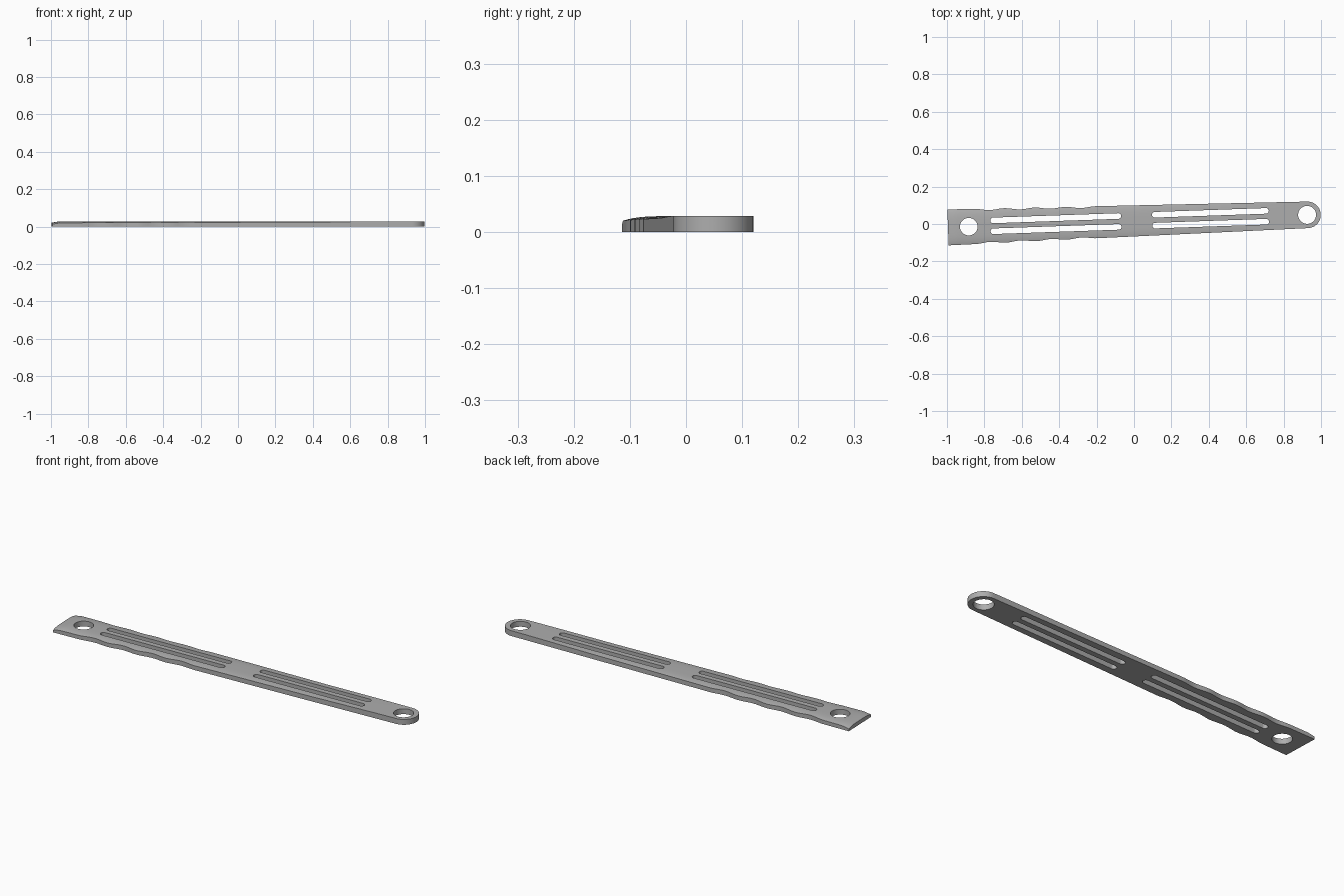
import bpy
import bmesh
import math
from mathutils import Matrix

if "Cube" in bpy.data.objects:
    bpy.data.objects.remove(bpy.data.objects["Cube"])

THICK = 0.028
LEFT, RIGHT, END_R = -0.995, 0.928, 0.071
TILT = Matrix.Translation((0, 0.0165, 0)) @ Matrix.Rotation(math.radians(2), 4, "Z")

steel = bpy.data.materials.new("grey metal")
steel.use_nodes = True
grey = (0.42, 0.42, 0.42, 1)
steel.diffuse_color = grey
steel.node_tree.nodes["Principled BSDF"].inputs["Base Color"].default_value = grey


def add_object(name, bm):
    bmesh.ops.recalc_face_normals(bm, faces=bm.faces)
    mesh = bpy.data.meshes.new(name)
    bm.to_mesh(mesh)
    bm.free()
    mesh.materials.append(steel)
    ob = bpy.data.objects.new(name, mesh)
    bpy.context.collection.objects.link(ob)
    return ob


def clamp(t):
    return max(0.0, min(1.0, t))


def half_width(u):
    # straight taper, scalloped grip, then a round tip
    if u > RIGHT:
        return max(0.002, math.sqrt(max(0, END_R ** 2 - (u - RIGHT) ** 2)))
    w = 0.096 + (END_R - 0.096) * (u - LEFT) / (RIGHT - LEFT)
    if -0.85 < u < -0.2:
        w += 0.004 * (math.cos((u + 0.2) / 0.163 * math.tau) - 1)
    return w


def top_height(u, v):
    # crowned long edges that flatten out at the tip, sloped square end
    crown = clamp((0.85 - u) / 0.4)
    bevel = clamp((-0.95 - u) / 0.045)
    return THICK - 0.008 * crown * (v / 0.095) ** 4 - 0.007 * bevel ** 1.5


# Bar body: lofted cross-sections along its length
stations = [LEFT + (RIGHT - LEFT) * i / 160 for i in range(160)]
stations += [RIGHT + END_R * math.sin(math.pi / 2 * i / 24) for i in range(25)]
bm = bmesh.new()
rings = []
for u in stations:
    w = half_width(u)
    ring = [bm.verts.new((u, -w, 0))]
    for k in range(17):
        v = w * math.sin(math.pi / 2 * (k / 8 - 1))
        ring.append(bm.verts.new((u, v, top_height(u, v))))
    ring.append(bm.verts.new((u, w, 0)))
    rings.append(ring)
for a, b in zip(rings, rings[1:]):
    for k in range(len(a)):
        n = (k + 1) % len(a)
        bm.faces.new((a[k], a[n], b[n], b[k]))
bm.faces.new(rings[0])
bm.faces.new(rings[-1])
bar = add_object("bar_body", bm)

# Cutter: mounting holes and pairs of rounded slots
bm = bmesh.new()


def add_slot(u0, u1, v, r, steps=24):
    pts = []
    for centre, start in ((u1, -math.pi / 2), (u0, math.pi / 2)):
        count = steps + 1 if u0 != u1 else steps
        for i in range(count):
            a = start + math.pi * i / steps
            pts.append((centre + r * math.cos(a), v + r * math.sin(a)))
    low = [bm.verts.new((x, y, -0.02)) for x, y in pts]
    high = [bm.verts.new((x, y, 0.06)) for x, y in pts]
    bm.faces.new(low)
    bm.faces.new(high)
    for i in range(len(pts)):
        j = (i + 1) % len(pts)
        bm.faces.new((low[i], low[j], high[j], high[i]))


add_slot(-0.884, -0.884, 0, 0.047)
add_slot(RIGHT - 0.002, RIGHT - 0.002, 0, 0.048)
for side in (-1, 1):
    add_slot(-0.753, -0.083, side * 0.029, 0.015)
    add_slot(0.112, 0.707, side * 0.029, 0.015)
cutter = add_object("opening_cutter", bm)
cutter.hide_render = True

# Cut the openings and finish the surface
cut = bar.modifiers.new("openings", "BOOLEAN")
cut.operation = "DIFFERENCE"
cut.solver = "EXACT"
cut.object = cutter
bpy.ops.object.select_all(action="DESELECT")
bar.select_set(True)
bpy.context.view_layer.objects.active = bar
bpy.ops.object.modifier_apply(modifier=cut.name)
bpy.data.objects.remove(cutter)
bar.data.transform(TILT)
bpy.ops.object.shade_smooth_by_angle(angle=math.radians(30))
